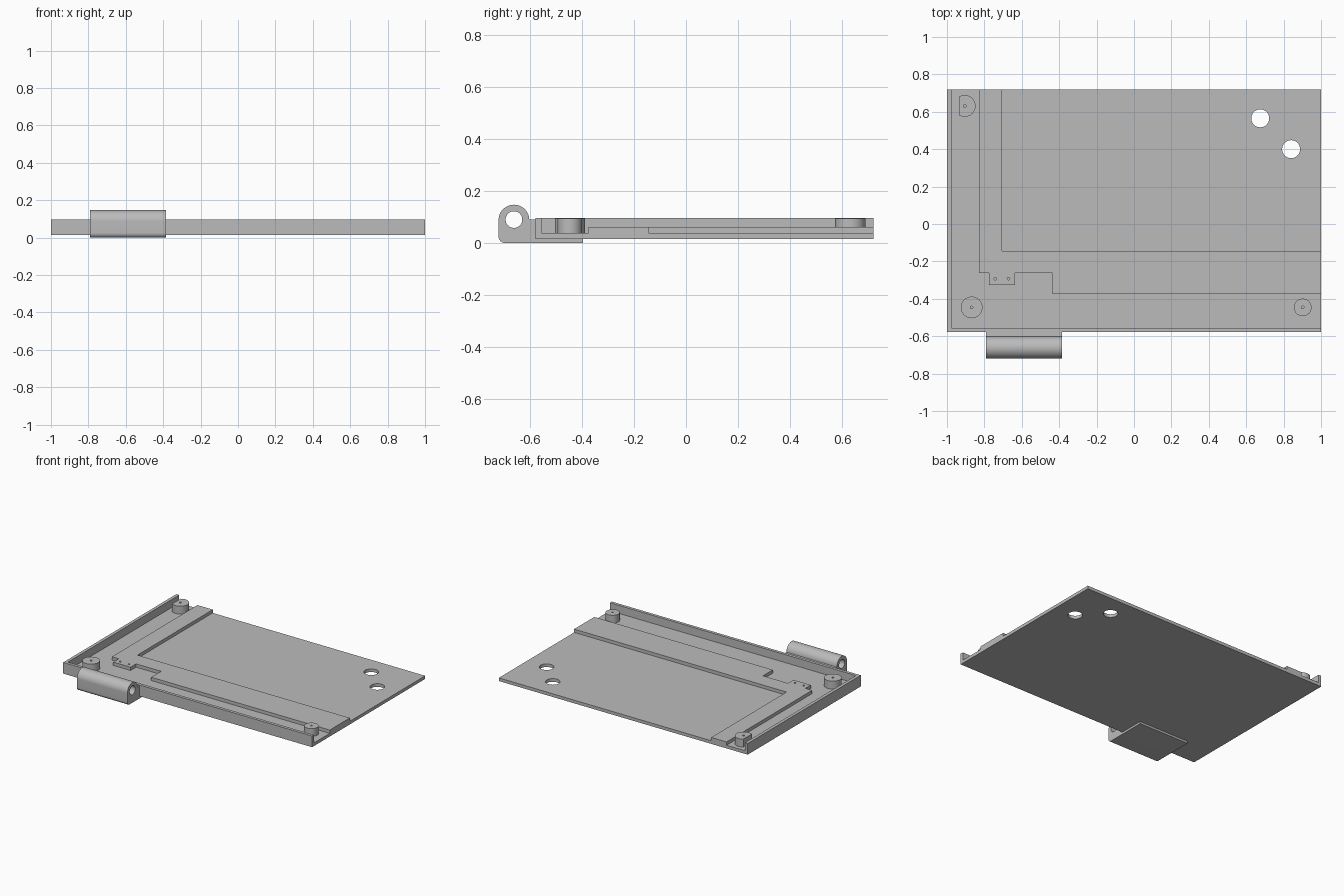
import bpy, bmesh
from math import sin, cos, pi, radians
from mathutils import Matrix

cube = bpy.data.objects.get("Cube")
if cube:
    bpy.data.objects.remove(cube, do_unlink=True)

grey = bpy.data.materials.new("plain grey")
grey.use_nodes = True
COLOUR = (0.5, 0.5, 0.5, 1)
grey.diffuse_color = COLOUR
grey.node_tree.nodes["Principled BSDF"].inputs["Base Color"].default_value = COLOUR


def arc(cx, cy, r, start=0, end=360, n=48):
    """Points along an arc; a full circle leaves out the repeated end."""
    count = n if end - start == 360 else n + 1
    angles = [radians(start + (end - start) * i / n) for i in range(count)]
    return [(cx + r * cos(a), cy + r * sin(a)) for a in angles]


def extrude(name, outlines, low, high, turn=Matrix()):
    """Solid from a closed outline (first) and its holes (rest)."""
    curve = bpy.data.curves.new(name, 'CURVE')
    curve.dimensions = '2D'
    curve.fill_mode = 'BOTH'
    curve.extrude = (high - low) / 2
    for points in outlines:
        spline = curve.splines.new('POLY')
        spline.points.add(len(points) - 1)
        for p, (x, y) in zip(spline.points, points):
            p.co = (x, y, 0, 1)
        spline.use_cyclic_u = True
    helper = bpy.data.objects.new(name + " outline", curve)
    bpy.context.collection.objects.link(helper)
    mesh = bpy.data.meshes.new_from_object(helper)
    bpy.data.objects.remove(helper)
    bpy.data.curves.remove(curve)

    bm = bmesh.new()
    bm.from_mesh(mesh)
    bmesh.ops.remove_doubles(bm, verts=bm.verts, dist=0.00005)
    bmesh.ops.recalc_face_normals(bm, faces=bm.faces)
    bm.transform(turn @ Matrix.Translation((0, 0, (low + high) / 2)))
    bm.to_mesh(mesh)
    bm.free()
    mesh.name = name
    mesh.materials.clear()
    mesh.materials.append(grey)
    obj = bpy.data.objects.new(name, mesh)
    bpy.context.collection.objects.link(obj)
    bpy.ops.object.select_all(action='DESELECT')
    obj.select_set(True)
    bpy.context.view_layer.objects.active = obj
    bpy.ops.object.shade_smooth_by_angle(angle=radians(30))
    return obj


# Heights and outer edges of the tray
BOTTOM, FLOOR, STEP, TOP = 0.015, 0.038, 0.062, 0.096
FRONT, BACK = -0.578, 0.72

# Floor plate with two through holes
extrude("floor_plate",
        [[(-1, FRONT), (1, FRONT), (1, BACK), (-1, BACK)],
         arc(0.675, 0.565, 0.048), arc(0.84, 0.4, 0.048)], BOTTOM, FLOOR)

# Rim along the front and right sides
extrude("rim_wall",
        [[(-1, FRONT), (1, FRONT), (1, -0.556), (-0.977, -0.556),
          (-0.977, BACK), (-1, BACK)]], FLOOR, TOP)

# Raised corner frame with a drilled tab
extrude("raised_frame",
        [[(-0.83, BACK), (-0.83, -0.262), (-0.775, -0.262), (-0.775, -0.325),
          (-0.636, -0.325), (-0.636, -0.262), (-0.435, -0.262),
          (-0.435, -0.375), (1, -0.375), (1, -0.144), (-0.707, -0.144),
          (-0.707, BACK)]]
        + [arc(x, -0.292, 0.007, n=16) for x in (-0.742, -0.671)], FLOOR, STEP)

# Screw posts with pilot holes; the back one has a flat side
posts = {
    "front_right_post": (-0.868, -0.446, arc(-0.868, -0.446, 0.058)),
    "front_left_post": (0.902, -0.446, arc(0.902, -0.446, 0.047)),
    "back_right_post": (-0.905, 0.631, arc(-0.905, 0.631, 0.058, -123, 123)),
}
for name, (x, y, outline) in posts.items():
    extrude(name, [outline, arc(x, y, 0.007, n=16)], FLOOR, TOP - 0.001)

# Hinge barrel with its foot under the tray, extruded along x
profile = [(-0.395, 0), (-0.395, BOTTOM), (FRONT, BOTTOM), (FRONT, 0.09),
           (-0.602, 0.09)]
profile += arc(-0.661, 0.088, 0.059, 2, 180)
profile += arc(-0.695, 0.025, 0.025, 180, 270, 12)
along_x = Matrix.Rotation(pi / 2, 4, 'Z') @ Matrix.Rotation(pi / 2, 4, 'X')
extrude("hinge_barrel", [profile, arc(-0.661, 0.09, 0.032)],
        -0.79, -0.385, along_x)
